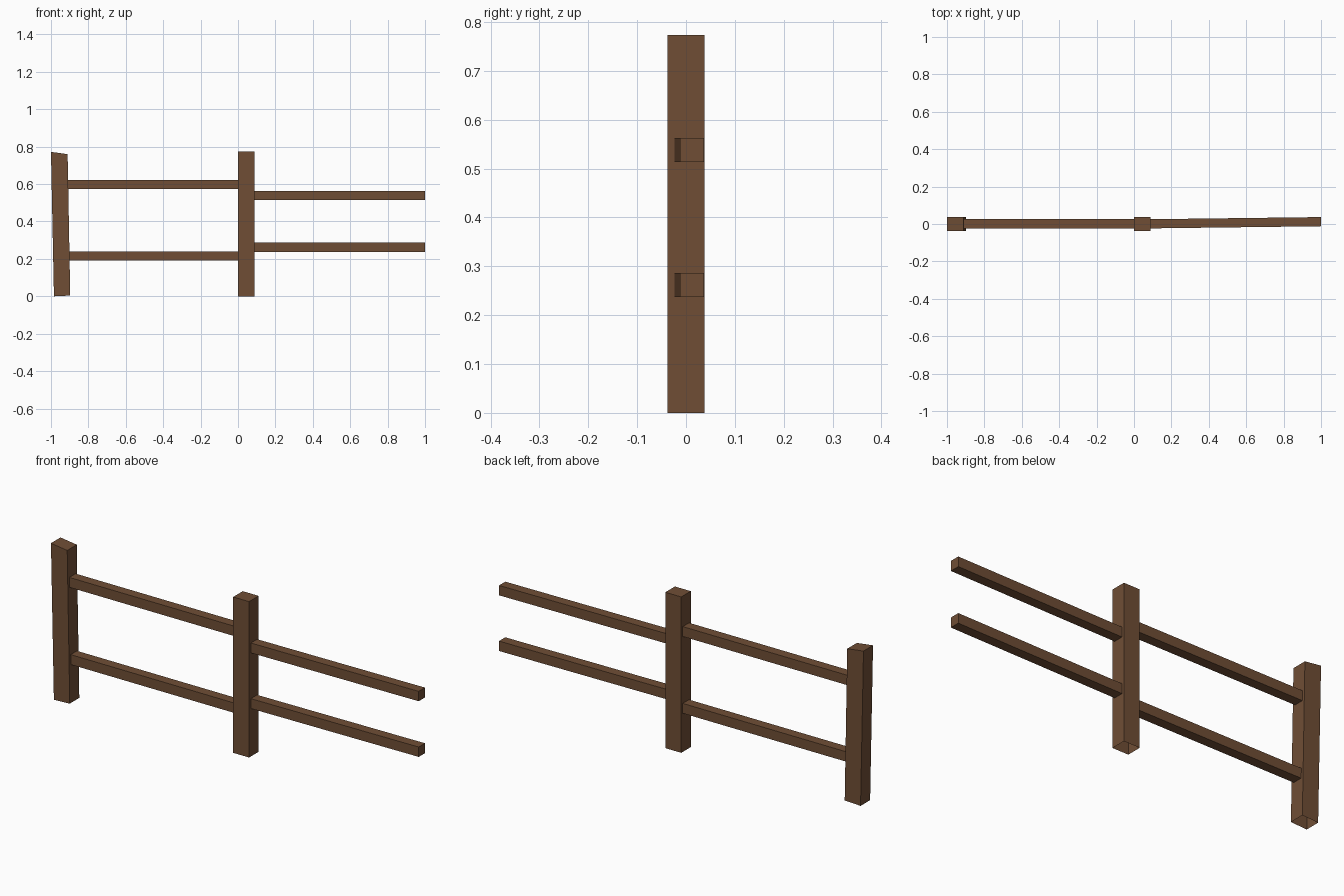
import bpy, bmesh

if "Cube" in bpy.data.objects:
    bpy.data.objects.remove(bpy.data.objects["Cube"])

wood = bpy.data.materials.new("brown wood")
wood.diffuse_color = (0.16, 0.076, 0.036, 1)
wood.use_nodes = True
wood.node_tree.nodes["Principled BSDF"].inputs["Base Color"].default_value = wood.diffuse_color


def finish(name, bm):
    me = bpy.data.meshes.new(name)
    bmesh.ops.recalc_face_normals(bm, faces=bm.faces)
    bm.to_mesh(me)
    bm.free()
    me.materials.append(wood)
    bpy.context.collection.objects.link(bpy.data.objects.new(name, me))


# Post: front outline (bottom-left, bottom-right, top-right, top-left), open underneath
def post(name, outline, half=0.0375):
    bm = bmesh.new()
    front = [bm.verts.new((x, -half, z)) for x, z in outline]
    back = [bm.verts.new((x, half, z)) for x, z in outline]
    bm.faces.new(front)
    bm.faces.new(back)
    for i in (1, 2, 3):
        j = (i + 1) % 4
        bm.faces.new((front[i], front[j], back[j], back[i]))
    finish(name, bm)


# Rail: square bar between two x positions, with its own y centre at each end
def rail(name, x0, x1, y0, y1, z, half=0.0245):
    bm = bmesh.new()
    bmesh.ops.create_cube(bm, size=2)
    for v in bm.verts:
        x, y = (x0, y0) if v.co.x < 0 else (x1, y1)
        v.co = (x, y + v.co.y * half, z + v.co.z * half)
    finish(name, bm)


# Left post leans outward, middle post is upright
post("leaning_post", [(-0.984, 0), (-0.897, 0.004), (-0.911, 0.76), (-1.0, 0.772)])
post("middle_post", [(0.0, 0), (0.087, 0), (0.087, 0.773), (0.0, 0.773)])

# Left bay rails, then the slightly skewed right bay rails
for label, z in (("lower", 0.216), ("upper", 0.597)):
    rail(f"{label}_left_rail", -0.912, 0.003, 0.001, 0.001, z)
for label, z in (("lower", 0.262), ("upper", 0.538)):
    rail(f"{label}_right_rail", 0.084, 1.0, 0.001, 0.0125, z)
